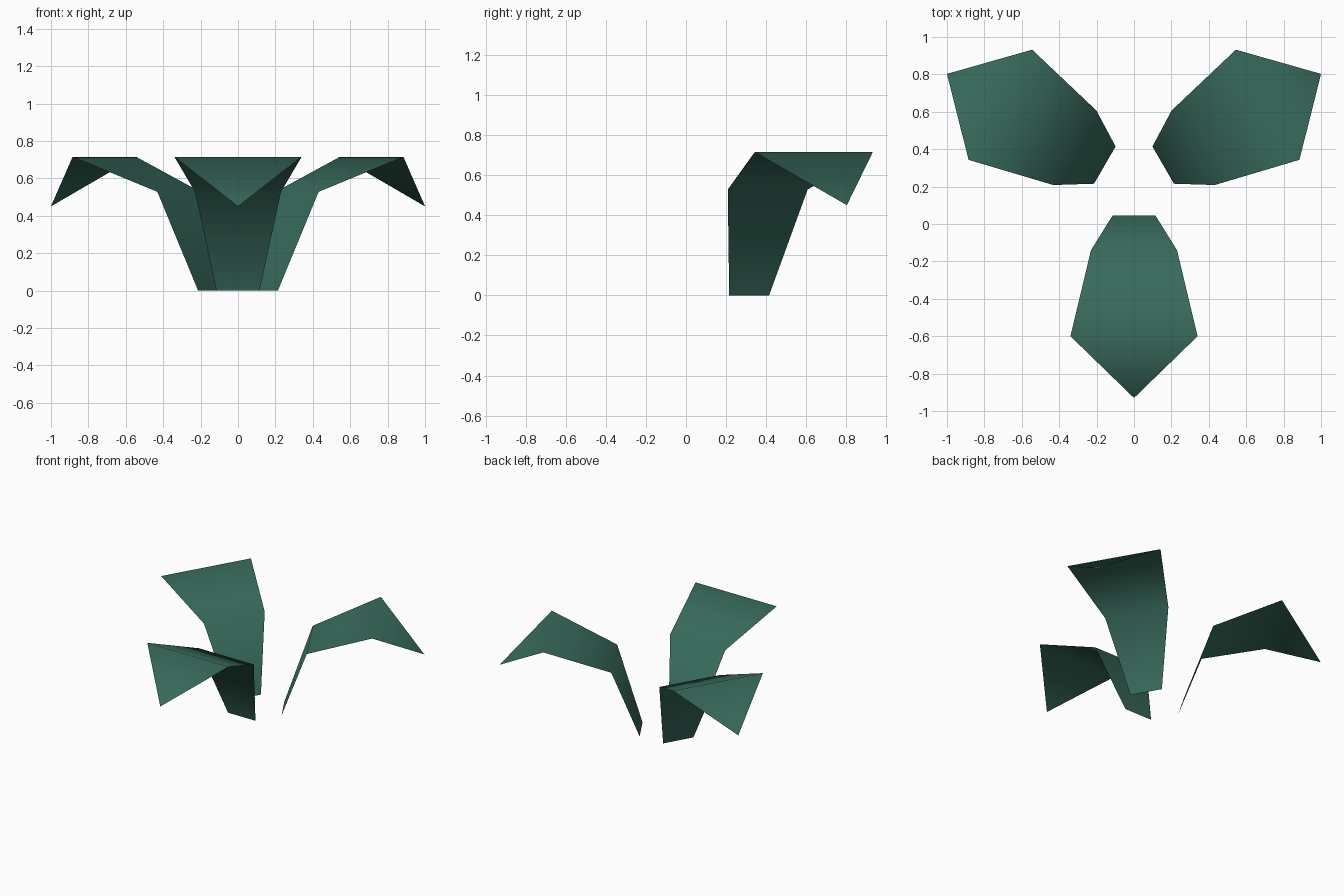
import bpy, math

if "Cube" in bpy.data.objects:
    bpy.data.objects.remove(bpy.data.objects["Cube"])

# Leaf profile: (distance from plant centre, half width, height)
PROFILE = [(0.18, 0.115, 0.0), (0.365, 0.23, 0.528), (0.825, 0.34, 0.715)]
TIP = (1.155, 0.0, 0.45)
CENTRE_Y = 0.225

green = bpy.data.materials.new("leaf_green")
green.diffuse_color = (0.04, 0.145, 0.108, 1)
green.use_nodes = True
green.node_tree.nodes["Principled BSDF"].inputs["Base Color"].default_value = green.diffuse_color


def add_leaf(name, angle):
    # Strip of paired points, closed by a single drooping tip
    verts = [(r, s * w, z) for r, w, z in PROFILE for s in (-1, 1)] + [TIP]
    faces = [(0, 2, 3, 1), (2, 4, 5, 3), (4, 6, 5)]
    c, s = math.cos(angle), math.sin(angle)
    verts = [(x * c - y * s, x * s + y * c + CENTRE_Y, z) for x, y, z in verts]
    mesh = bpy.data.meshes.new(name)
    mesh.from_pydata(verts, [], faces)
    mesh.materials.append(green)
    mesh.shade_smooth()
    leaf = bpy.data.objects.new(name, mesh)
    bpy.context.collection.objects.link(leaf)


# Three leaves spread evenly around the centre
for name, degrees in (("front_leaf", -90), ("right_leaf", 30), ("left_leaf", 150)):
    add_leaf(name, math.radians(degrees))
